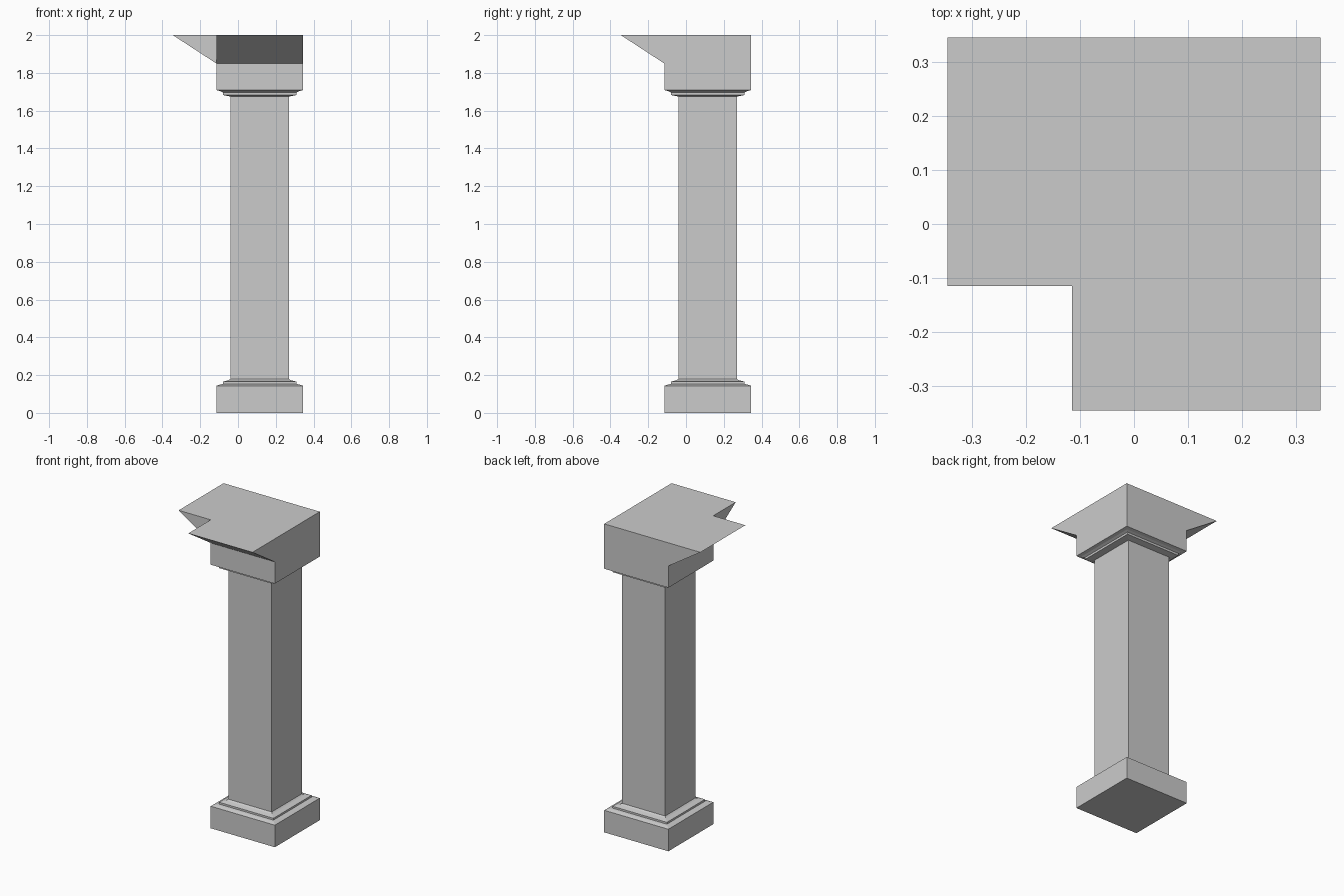
import bpy, bmesh
from mathutils import Vector

if "Cube" in bpy.data.objects:
    bpy.data.objects.remove(bpy.data.objects["Cube"])

CX = CY = 0.115                 # pillar axis, offset from the model centre
BLOCK, STEP, SHAFT = 0.23, 0.195, 0.155   # half widths


def loft(profile, cap_bottom=False, cap_top=False):
    """Stack square rings given as (half width, z)."""
    bm = bmesh.new()
    corners = [(-1, -1), (1, -1), (1, 1), (-1, 1)]
    rings = [[bm.verts.new((CX + sx * h, CY + sy * h, z)) for sx, sy in corners]
             for h, z in profile]
    for low, high in zip(rings, rings[1:]):
        for i in range(4):
            j = (i + 1) % 4
            bm.faces.new((low[i], low[j], high[j], high[i]))
    if cap_bottom:
        bm.faces.new(rings[0][::-1])
    if cap_top:
        bm.faces.new(rings[-1])
    return bm


def finish(bm, name):
    bmesh.ops.recalc_face_normals(bm, faces=bm.faces)
    mesh = bpy.data.meshes.new(name)
    bm.to_mesh(mesh)
    bm.free()
    bpy.context.collection.objects.link(bpy.data.objects.new(name, mesh))


# Base block with stepped moulding
finish(loft([(BLOCK, 0), (BLOCK, 0.143), (STEP + 0.015, 0.15), (STEP, 0.153),
             (STEP, 0.165), (SHAFT + 0.01, 0.173), (SHAFT, 0.18)],
            cap_bottom=True), "base")

# Plain square shaft
finish(loft([(SHAFT, 0.18), (SHAFT, 1.675)]), "shaft")

# Capital with stepped moulding below
cap = loft([(SHAFT, 1.675), (STEP, 1.683), (STEP, 1.697), (STEP + 0.015, 1.704),
            (BLOCK, 1.709), (BLOCK, 1.85), (BLOCK, 2.0)], cap_top=True)

# Two sloped brackets, pulled out of the upper left and front faces
cap.normal_update()
for out in (Vector((-1, 0, 0)), Vector((0, -1, 0))):
    face = next(f for f in cap.faces
                if f.normal.dot(out) > 0.99 and f.calc_center_median().z > 1.9)
    pulled = bmesh.ops.extrude_discrete_faces(cap, faces=[face])["faces"][0]
    for v in pulled.verts:
        if v.co.z > 1.95:
            v.co += out * 0.23
bmesh.ops.remove_doubles(cap, verts=cap.verts, dist=0.0005)
finish(cap, "capital")
